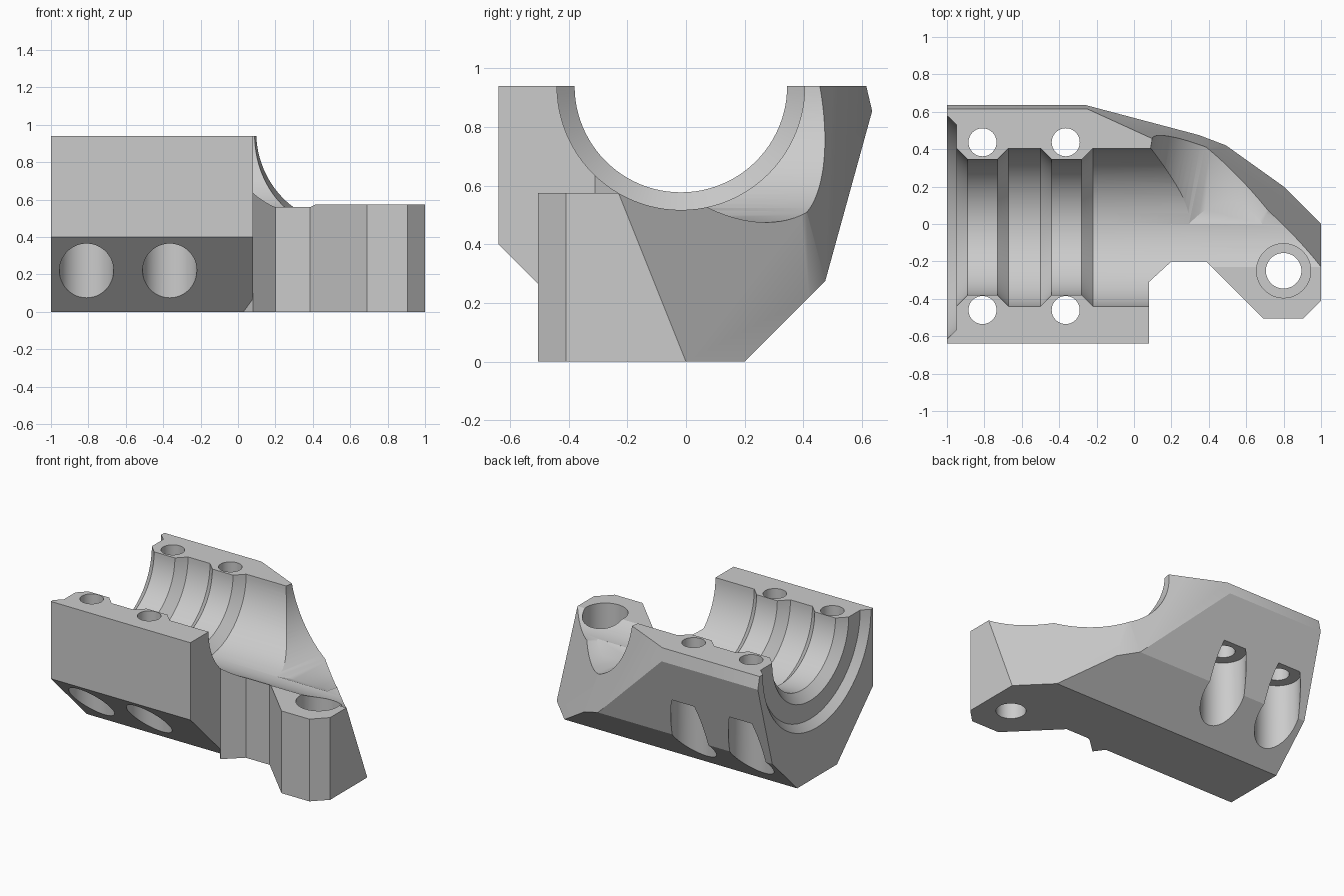
import bpy, bmesh, math
from mathutils import Vector

if "Cube" in bpy.data.objects:
    bpy.data.objects.remove(bpy.data.objects["Cube"])

BORE_Y, TOP = -0.0175, 0.94


def make(name, bm):
    bmesh.ops.recalc_face_normals(bm, faces=bm.faces)
    mesh = bpy.data.meshes.new(name)
    bm.to_mesh(mesh)
    bm.free()
    obj = bpy.data.objects.new(name, mesh)
    bpy.context.collection.objects.link(obj)
    return obj


def prism(name, points, sweep):
    bm = bmesh.new()
    face = bm.faces.new([bm.verts.new(p) for p in points])
    new = bmesh.ops.extrude_face_region(bm, geom=[face])["geom"]
    # keep the starting face as the closed end cap
    if not face.is_valid or len(bm.faces) < len(points) + 2:
        bm.faces.new([bm.verts[i] for i in range(len(points))])
    moved = [g for g in new if isinstance(g, bmesh.types.BMVert)]
    bmesh.ops.translate(bm, verts=moved, vec=sweep)
    return make(name, bm)


def cylinder(name, x, y, low, high, radius):
    ring = [(x + radius * math.cos(a), y + radius * math.sin(a), low)
            for a in (math.tau * i / 48 for i in range(48))]
    return prism(name, ring, (0, 0, high - low))


def lathe_x(name, profile, segments=96):
    bm = bmesh.new()
    rings = []
    for x, r in profile:
        rings.append([bm.verts.new((x, BORE_Y + r * math.cos(math.tau * i / segments),
                                    TOP + r * math.sin(math.tau * i / segments)))
                      for i in range(segments)])
    for a, b in zip(rings, rings[1:]):
        for i in range(segments):
            j = (i + 1) % segments
            bm.faces.new((a[i], a[j], b[j], b[i]))
    bm.faces.new(rings[0])
    bm.faces.new(rings[-1])
    return make(name, bm)


def half_space(point, normal):
    # large cube lying on the outer side of a plane
    n = Vector(normal).normalized()
    bm = bmesh.new()
    bmesh.ops.create_cube(bm, size=4)
    bmesh.ops.rotate(bm, verts=bm.verts, matrix=n.to_track_quat('Z', 'Y').to_matrix())
    bmesh.ops.translate(bm, verts=bm.verts, vec=Vector(point) + 2 * n)
    return make("plane_cutter", bm)


def combine(target, tool, operation='DIFFERENCE'):
    tool.hide_render = True
    mod = target.modifiers.new("combine", 'BOOLEAN')
    mod.operation, mod.solver, mod.object = operation, 'EXACT', tool
    bpy.context.view_layer.objects.active = target
    bpy.ops.object.modifier_apply(modifier=mod.name)
    bpy.data.objects.remove(tool)


# Main block with the chamfered front underside
section = [(-0.64, TOP), (-0.64, 0.4), (-0.24, 0), (0.75, 0), (0.75, TOP)]
body = prism("bearing_block", [(-1, y, z) for y, z in section], (1.08, 0, 0))

# Side arm
outline = [(0, -0.2), (0.08, -0.31), (0.2, -0.2), (0.385, -0.2), (0.69, -0.505),
           (0.905, -0.505), (1, -0.41), (1, 0.75), (0, 0.75)]
arm = prism("arm", [(x, y, 0) for x, y in outline], (0, 0, TOP))
combine(body, arm, 'UNION')

# Sloping rear faces
for point, normal in [
        ((0, 0.2, 0), (0, 1, -1)),
        ((0, 0.475, 0.275), (0, 0.58, -0.16)),
        ((0, 0.635, 0.855), (0, 0.085, 0.02)),
        ((-0.26, 0.62, TOP), (0.16, 0.35, 0.07)),
        ((1, 0, 0), (1, 1, 0.4))]:
    combine(body, half_space(point, normal))

# Flat top of the arm
corners = [(0.4, -1), (1.5, -1), (1.5, 1), (0.4, 1)]
combine(body, prism("arm_top_cutter", [(x, y, 0.575) for x, y in corners], (0, 0, 1)))

# Stepped bore with two bearing lands and a wide mouth
wide, narrow = 0.4225, 0.3625
bore = [(-1.05, 0.645), (-0.95, 0.55), (-0.95, wide)]
for start in (-0.89, -0.44):
    bore += [(start - 0.06, wide)] if start > -0.8 else []
    bore += [(start, narrow), (start + 0.16, narrow), (start + 0.22, wide)]
bore.append((1.3, wide))
combine(body, lathe_x("bore_cutter", bore))

# Rounded scoop through the rear wall, with a sloping floor where it starts
ring = [(0.49 + 0.47 * math.cos(a), 0, 0.945 + 0.47 * math.sin(a))
        for a in (math.tau * i / 96 for i in range(96))]
scoop = prism("scoop_cutter", ring, (0.17, 1, 0))
combine(scoop, half_space((0, 0, 0.518), (0, -0.36, -1)))
combine(body, scoop)

# Bolt holes, recessed from below
for x in (-0.81, -0.365):
    for y in (0.437, -0.46):
        combine(body, cylinder("bolt_hole", x, y, -0.1, 1.1, 0.075))
        combine(body, cylinder("bolt_recess", x, y, -0.1, 0.56, 0.145))

# Arm hole, recessed from above
combine(body, cylinder("arm_hole", 0.8, -0.25, -0.1, 0.7, 0.095))
combine(body, cylinder("arm_recess", 0.8, -0.25, 0.3, 0.7, 0.145))

# Grey metal
metal = bpy.data.materials.new("grey_metal")
metal.use_nodes = True
colour = (0.6, 0.6, 0.6, 1)
metal.diffuse_color = colour
metal.node_tree.nodes["Principled BSDF"].inputs["Base Color"].default_value = colour
body.data.materials.clear()
body.data.materials.append(metal)
for polygon in body.data.polygons:
    polygon.material_index = 0

bpy.ops.object.select_all(action='DESELECT')
body.select_set(True)
bpy.context.view_layer.objects.active = body
bpy.ops.object.shade_smooth_by_angle(angle=math.radians(28))
